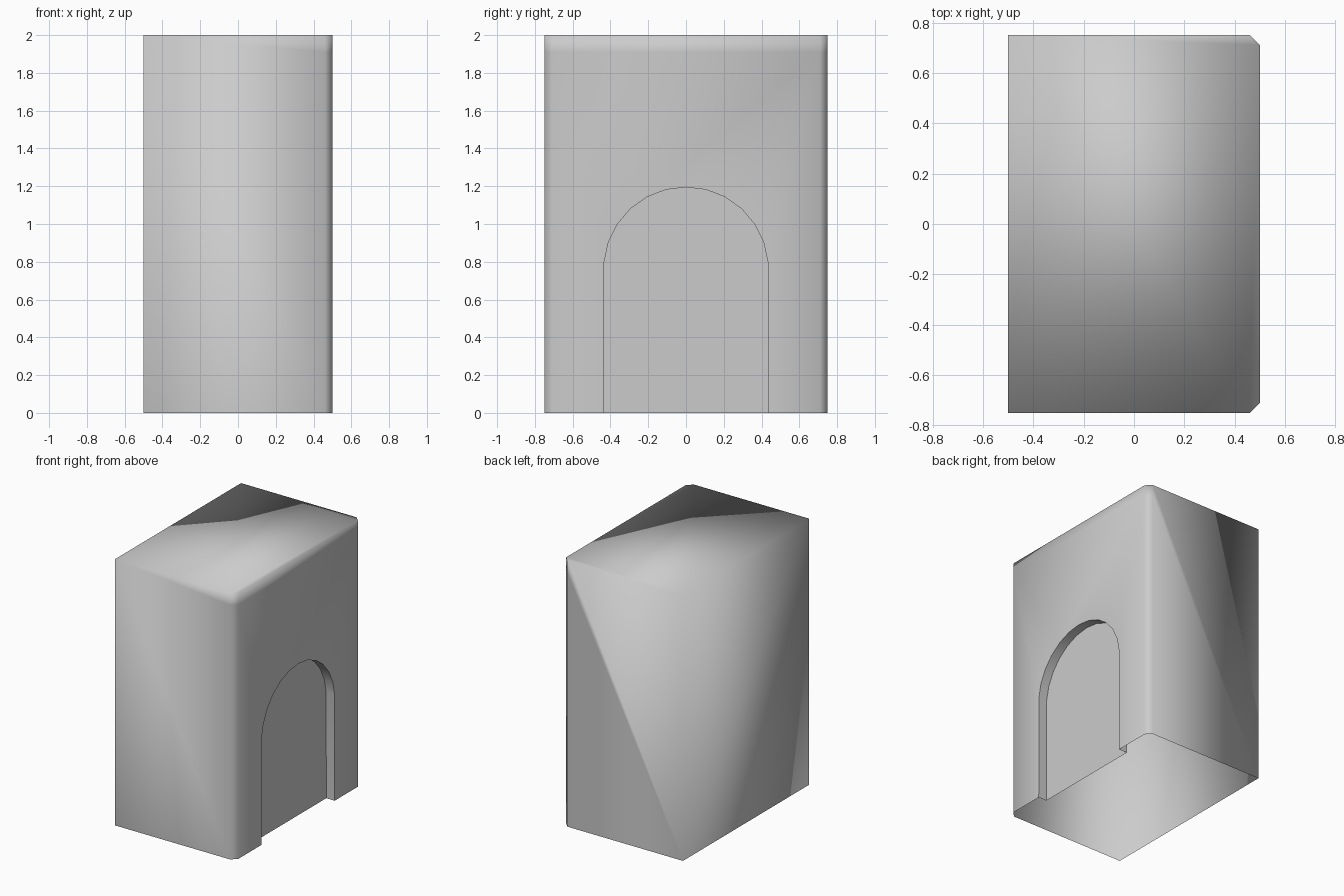
import bpy, bmesh, math

if "Cube" in bpy.data.objects:
    bpy.data.objects.remove(bpy.data.objects["Cube"])

HEIGHT, BAND = 2.0, 1.91          # top and the support loop just below it
FRONT, BACK = 0.50, 0.43          # door wall and recessed panel (x)
CHAMFER = 0.04

bm = bmesh.new()
cache = {}


def vert(co):
    key = tuple(round(c, 5) for c in co)
    if key not in cache:
        cache[key] = bm.verts.new(key)
    return cache[key]


def face(points):
    f = bm.faces.new([vert(p) for p in points])
    f.smooth = True
    return f


# Plan outline, counter-clockwise, chamfered on the door side
c = CHAMFER
plan = [(-0.5, -0.75), (0.5 - c, -0.75), (0.5, -0.75 + c),
        (0.5, 0.75 - c), (0.5 - c, 0.75), (-0.5, 0.75)]

# Arch profile (y, z), from the right foot over the top to the left foot
radius, spring = 0.435, 0.76
arch = [(radius, 0.0)]
for i in range(13):
    a = math.radians(5 + i * 170 / 12)
    arch.append((radius * math.cos(a), spring + radius * math.sin(a)))
arch.append((-radius, 0.0))

# Closed top, open bottom
face([(x, y, HEIGHT) for x, y in plan])

# Outer walls: door side has a narrow band at the top
for i, a in enumerate(plan):
    b = plan[(i + 1) % 6]
    if i == 2:
        face([(*a, BAND), (*b, BAND), (*b, HEIGHT), (*a, HEIGHT)])
        face([(*a, BAND), (*a, 0)] + [(FRONT, y, z) for y, z in reversed(arch)]
             + [(*b, 0), (*b, BAND)])
    elif i in (1, 3):
        face([(*a, 0), (*b, 0), (*b, BAND), (*a, BAND)])
        face([(*a, BAND), (*b, BAND), (*b, HEIGHT), (*a, HEIGHT)])
    else:
        pts = [(*a, 0), (*b, 0)]
        if i == 0:
            pts.append((*b, BAND))
        pts += [(*b, HEIGHT), (*a, HEIGHT)]
        if i == 4:
            pts.append((*a, BAND))
        face(pts)

# Recess: jambs, arch soffit and back panel
for (y0, z0), (y1, z1) in zip(arch, arch[1:]):
    face([(FRONT, y0, z0), (FRONT, y1, z1), (BACK, y1, z1), (BACK, y0, z0)])
face([(BACK, y, z) for y, z in arch])

# Crisp arch outline, front and back
for x in (FRONT, BACK):
    for p, q in zip(arch, arch[1:]):
        edge = bm.edges.get((vert((x, *p)), vert((x, *q))))
        edge.smooth = False

bmesh.ops.recalc_face_normals(bm, faces=bm.faces)
mesh = bpy.data.meshes.new("arched_block")
bm.to_mesh(mesh)
bm.free()
obj = bpy.data.objects.new("arched_block", mesh)
bpy.context.collection.objects.link(obj)
